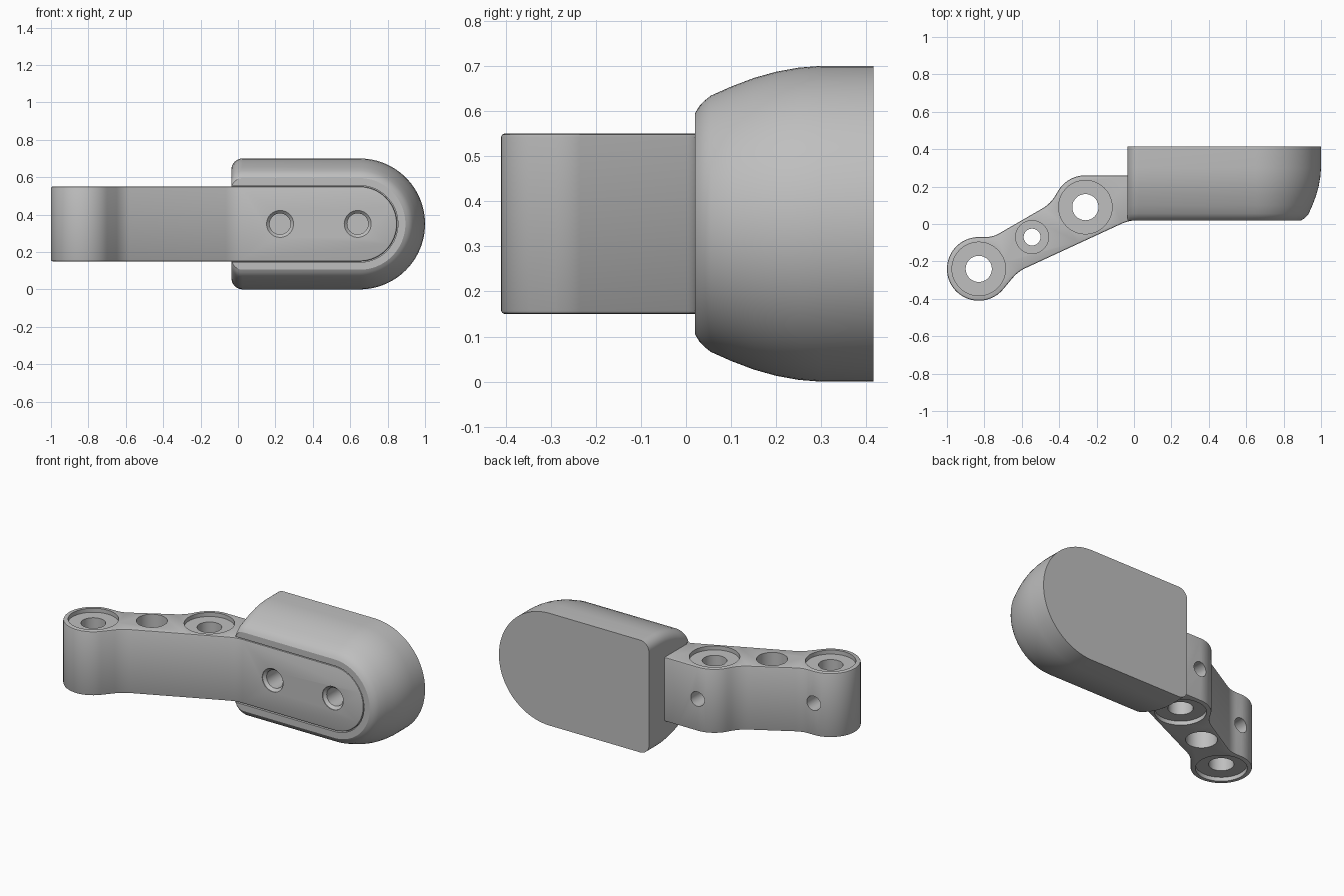
import bpy, bmesh
from math import cos, sin, radians, tan
from mathutils import Vector

cube = bpy.data.objects.get("Cube")
if cube:
    bpy.data.objects.remove(cube)

grey = bpy.data.materials.new("satin grey")
grey.use_nodes = True
COLOUR = (0.52, 0.52, 0.52, 1)
grey.diffuse_color = COLOUR
grey.node_tree.nodes["Principled BSDF"].inputs["Base Color"].default_value = COLOUR

MID = 0.35       # height of the centre line
FRONT = 0.02     # y of the front face
SIDE = -0.035    # x of the flat end of the pad


def arc(cx, cy, r, start, end, n):
    """Points along an arc, angles in degrees."""
    angles = [radians(start + (end - start) * i / n) for i in range(n + 1)]
    return [(cx + r * cos(a), cy + r * sin(a)) for a in angles]


def fillet(before, corner, after, r, n=10):
    """Soft corner between two straight runs."""
    p = Vector(corner)
    u, v = (Vector(before) - p).normalized(), (Vector(after) - p).normalized()
    reach = r * tan((-u).angle(v) / 2)
    a, b = p + u * reach, p + v * reach
    ts = [i / n for i in range(n + 1)]
    return [tuple(a * (1 - t) ** 2 + p * 2 * t * (1 - t) + b * t * t) for t in ts]


def tongue(r, left, corner):
    """Outline with a round right end and small corners at the left."""
    c = left + corner
    return (arc(0.65, MID, r, -90, 90, 48)
            + arc(c, MID + r - corner, corner, 90, 180, 8)
            + arc(c, MID - r + corner, corner, 180, 270, 8))


def loft(name, layers, axis):
    """Closed solid through (outline, position) layers along y or z."""
    bm = bmesh.new()
    rings = []
    for outline, h in layers:
        rings.append([bm.verts.new((x, h, v) if axis == "y" else (x, v, h))
                      for x, v in outline])
    for a, b in zip(rings, rings[1:]):
        for i in range(len(a)):
            j = (i + 1) % len(a)
            bm.faces.new((a[i], a[j], b[j], b[i]))
    bm.faces.new(rings[0])
    bm.faces.new(rings[-1])
    bmesh.ops.recalc_face_normals(bm, faces=bm.faces)
    mesh = bpy.data.meshes.new(name)
    bm.to_mesh(mesh)
    bm.free()
    mesh.materials.append(grey)
    obj = bpy.data.objects.new(name, mesh)
    bpy.context.collection.objects.link(obj)
    return obj


def bore(name, cx, cv, steps, axis):
    """Stepped round cutter from (radius, position) pairs."""
    layers = [(arc(cx, cv, r, 0, 352.5, 47), h) for r, h in steps]
    cutter = loft(name, layers, axis)
    cutter.hide_render = True
    return cutter


def boolean(obj, tool, operation="DIFFERENCE"):
    mod = obj.modifiers.new(tool.name, "BOOLEAN")
    mod.operation, mod.object, mod.solver = operation, tool, "EXACT"


def finish(obj):
    """Bake the modifiers and shade."""
    graph = bpy.context.evaluated_depsgraph_get()
    mesh = bpy.data.meshes.new_from_object(obj.evaluated_get(graph))
    obj.modifiers.clear()
    obj.data = mesh
    bpy.ops.object.select_all(action="DESELECT")
    obj.select_set(True)
    bpy.context.view_layer.objects.active = obj
    bpy.ops.object.shade_smooth_by_angle(angle=radians(30))


# Domed pad: outline shrinks towards the front
dome = [(0.105, FRONT), (0.09, 0.029), (0.078, 0.04), (0.066, 0.055), (0.046, 0.1),
        (0.027, 0.15), (0.013, 0.2), (0.004, 0.25), (0, 0.3), (0, 0.415)]
pad = loft("pad", [(tongue(MID - d, SIDE, 0.06), y) for d, y in dome], "y")

# Arm plan: two round bosses, a slanted web and a tongue
boss_a, boss_b, boss_r = (-0.83, -0.24), (-0.26, 0.09), 0.17
round_a = arc(*boss_a, boss_r, 90, 320, 48)
round_b = arc(*boss_b, boss_r, 90, 150, 14)
low, joint = (-0.62, -0.254), (-0.026, FRONT)
high, shoulder = (-0.445, 0.109), (-0.755, -0.07)
plan = (round_a
        + fillet(round_a[-1], low, joint, 0.2)
        + fillet(low, joint, (0.8, FRONT), 0.2)
        + [(0.9, FRONT), (0.9, 0.12), (0, 0.12), (0, 0.26)]
        + round_b
        + fillet(round_b[-1], high, shoulder, 0.2)
        + fillet(high, shoulder, round_a[0], 0.15))
arm = loft("arm", [(plan, 0.15), (plan, 0.55)], "z")

# Round the tongue and soften the rims
tongue_shape = loft("tongue_trim", [(tongue(0.2, -1.5, 0.05), y) for y in (-1, 1)], "y")
tongue_shape.hide_render = True
boolean(arm, tongue_shape, "INTERSECT")
bevel = arm.modifiers.new("soft_rims", "BEVEL")
bevel.width, bevel.segments = 0.008, 2
bevel.limit_method, bevel.angle_limit = "ANGLE", radians(40)
bevel.use_clamp_overlap = False

# Pocket that seats the tongue
pocket = loft("pocket", [(tongue(0.205, -0.5, 0.05), y) for y in (-0.2, 0.045)], "y")
pocket.hide_render = True
boolean(pad, pocket)
cutters = [tongue_shape, pocket]


def pivot(name, cx, cy, wide, narrow, depth):
    """Through hole with a recess on both ends."""
    lo, hi = 0.15 + depth, 0.55 - depth
    steps = [(wide, 0), (wide, lo), (narrow, lo),
             (narrow, hi), (wide, hi), (wide, 0.8)]
    cutter = bore(name, cx, cy, steps, "z")
    boolean(arm, cutter)
    cutters.append(cutter)


pivot("outer_pivot", *boss_a, 0.143, 0.07, 0.025)
pivot("inner_pivot", *boss_b, 0.143, 0.07, 0.025)
pivot("web_hole", -0.545, -0.07, 0.088, 0.045, 0.1)

# Set screw holes in the back of both bosses
for x, y in (boss_a, boss_b):
    cutter = bore("back_hole", x, MID, [(0.045, y), (0.045, y + 0.4)], "y")
    boolean(arm, cutter)
    cutters.append(cutter)

# Countersunk screw holes through the tongue into the pad
for x in (0.225, 0.64):
    steps = [(0.072, -0.2), (0.072, FRONT + 0.004), (0.056, FRONT + 0.02), (0.056, 0.2)]
    cutter = bore("front_hole", x, MID, steps, "y")
    boolean(arm, cutter)
    boolean(pad, cutter)
    cutters.append(cutter)

finish(pad)
finish(arm)
for cutter in cutters:
    bpy.data.objects.remove(cutter)
